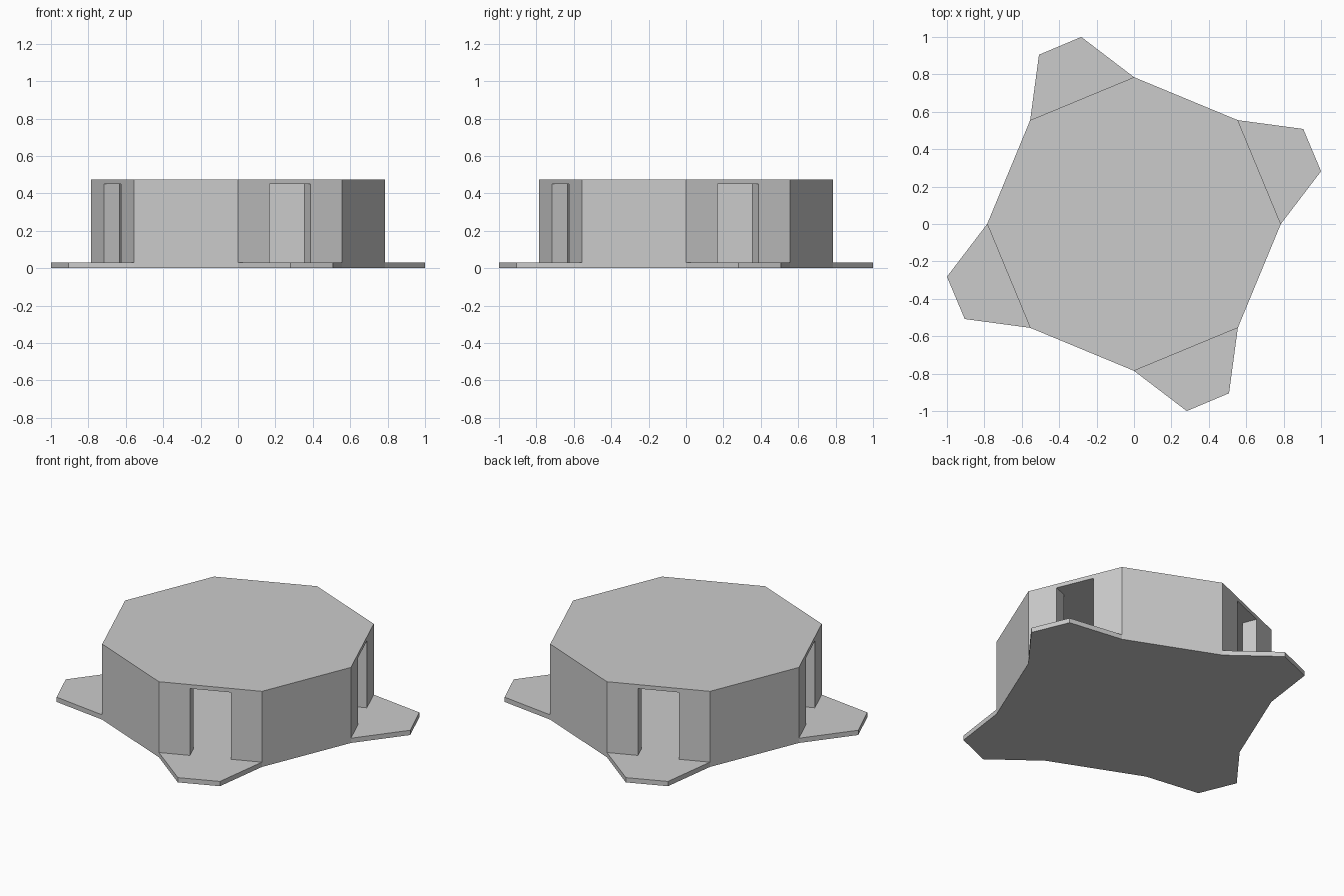
import bpy, bmesh
from math import cos, sin, pi
from mathutils import Matrix, Vector

if "Cube" in bpy.data.objects:
    bpy.data.objects.remove(bpy.data.objects["Cube"])

R = 0.785            # outer octagon corner radius
WALL = 0.09          # wall thickness
DOOR = 0.119         # half the door width
FLOOR, CEIL, TOP = 0.03, 0.45, 0.475
APO = R * cos(pi / 8)
INNER = APO - WALL
R_IN = INNER / cos(pi / 8)


def polar(r, a):
    return Vector((r * cos(a), r * sin(a)))


def four_fold(points):
    """Repeat a quarter outline around the centre."""
    return [Matrix.Rotation(k * pi / 2, 2) @ Vector(p) for k in range(4) for p in points]


def prism(name, outline, z0, z1):
    bm = bmesh.new()
    face = bm.faces.new([bm.verts.new((p[0], p[1], z0)) for p in outline])
    ext = bmesh.ops.extrude_face_region(bm, geom=[face], use_keep_orig=True)
    top = [v for v in ext["geom"] if isinstance(v, bmesh.types.BMVert)]
    bmesh.ops.translate(bm, verts=top, vec=(0, 0, z1 - z0))
    bmesh.ops.recalc_face_normals(bm, faces=bm.faces)
    mesh = bpy.data.meshes.new(name)
    bm.to_mesh(mesh)
    bm.free()
    obj = bpy.data.objects.new(name, mesh)
    bpy.context.collection.objects.link(obj)
    return obj


# Floor slab with four doorstep tabs
prism("floor_slab", four_fold([(R, 0), (1.0, 0.282), (0.905, 0.508), polar(R, pi / 4)]), 0, FLOOR)

# Octagonal walls with the roof
shell = prism("walls_and_roof", [polar(R, k * pi / 4) for k in range(8)], FLOOR, TOP)

# Room and four doorways, cut out as one plan shape
n = polar(1, pi / 8)
t = Vector((-n.y, n.x))
out = APO + 0.1
room = prism("room_cutter", four_fold([
    polar(R_IN, 0), n * INNER - t * DOOR, n * out - t * DOOR,
    n * out + t * DOOR, n * INNER + t * DOOR, polar(R_IN, pi / 4)]), -0.1, CEIL)
room.hide_render = True
room.hide_viewport = True

cut = shell.modifiers.new("room", "BOOLEAN")
cut.operation = "DIFFERENCE"
cut.solver = "EXACT"
cut.object = room
